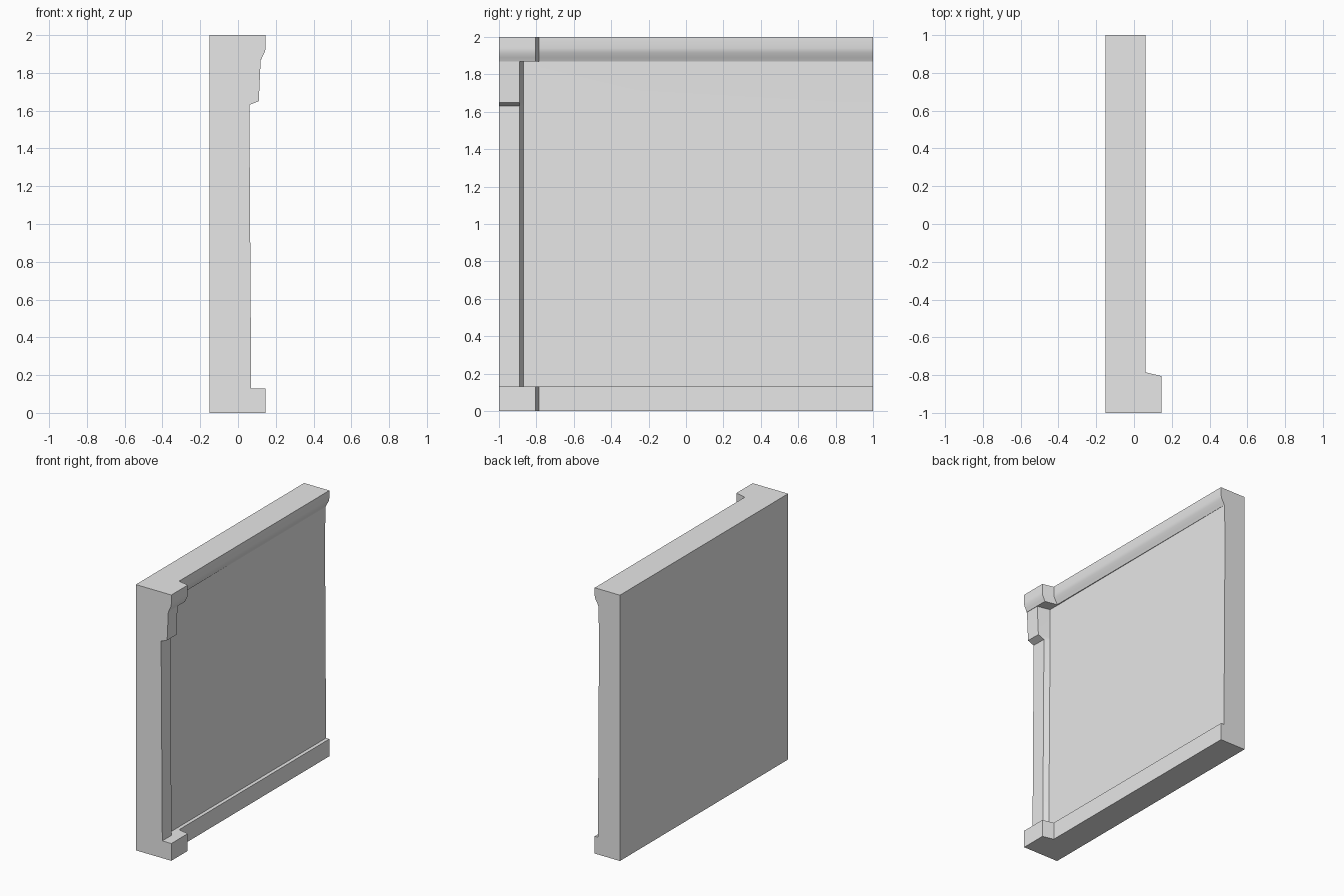
import bpy
import bmesh
import math

cube = bpy.data.objects.get("Cube")
if cube:
    bpy.data.objects.remove(cube, do_unlink=True)

BACK = -0.15
# Each row: height, pilaster face, wall face near the pilaster, wall face at the far end
PLINTH = [(0.0, 0.145, 0.06, 0.06), (0.13, 0.145, 0.06, 0.06)]
SHAFT = [(0.13, 0.07, 0.033, 0.033), (1.63, 0.06, 0.022, 0.024),
         (1.65, 0.11, 0.022, 0.024), (1.87, 0.12, 0.022, 0.029)]
CORNICE = [(1.87, 0.123, 0.03, 0.03), (1.89, 0.131, 0.039, 0.039),
           (1.915, 0.144, 0.054, 0.054), (1.94, 0.145, 0.06, 0.06),
           (2.0, 0.145, 0.06, 0.06)]


def section(shaft_column, trim_column):
    """Closed outline across the wall, as (x, z) points."""
    points = [(row[trim_column], row[0]) for row in PLINTH]
    points += [(row[shaft_column], row[0]) for row in SHAFT]
    points += [(row[trim_column], row[0]) for row in CORNICE]
    return points + [(BACK, 2.0), (BACK, 0.0)]


def loft(name, stations, material):
    """Skin the outlines placed along y and cap both ends."""
    bm = bmesh.new()
    rings = [[bm.verts.new((x, y, z)) for x, z in outline] for y, outline in stations]
    for a, b in zip(rings, rings[1:]):
        for i in range(len(a)):
            j = (i + 1) % len(a)
            bm.faces.new((a[i], a[j], b[j], b[i]))
    bm.faces.new(rings[0])
    bm.faces.new(rings[-1])
    bmesh.ops.recalc_face_normals(bm, faces=bm.faces)
    mesh = bpy.data.meshes.new(name)
    bm.to_mesh(mesh)
    bm.free()
    mesh.materials.append(material)
    obj = bpy.data.objects.new(name, mesh)
    bpy.context.collection.objects.link(obj)
    return obj


# Plain stone colour
stone = bpy.data.materials.new("light_grey_stone")
stone.use_nodes = True
stone.diffuse_color = (0.8, 0.8, 0.8, 1)
stone.node_tree.nodes["Principled BSDF"].inputs["Base Color"].default_value = (0.8, 0.8, 0.8, 1)

# Wall panel with the pilaster, its plinth and cornice returning by slanted sides
PILASTER, WALL, FAR = 1, 2, 3
wall = loft("wall_with_pilaster", [
    (-1.0, section(PILASTER, PILASTER)),
    (-0.89, section(PILASTER, PILASTER)),
    (-0.87, section(WALL, PILASTER)),
    (-0.805, section(WALL, PILASTER)),
    (-0.785, section(WALL, WALL)),
    (1.0, section(FAR, FAR)),
], stone)

# Soft cornice curve, crisp edges elsewhere
bpy.ops.object.select_all(action="DESELECT")
wall.select_set(True)
bpy.context.view_layer.objects.active = wall
bpy.ops.object.shade_smooth_by_angle(angle=math.radians(30))
